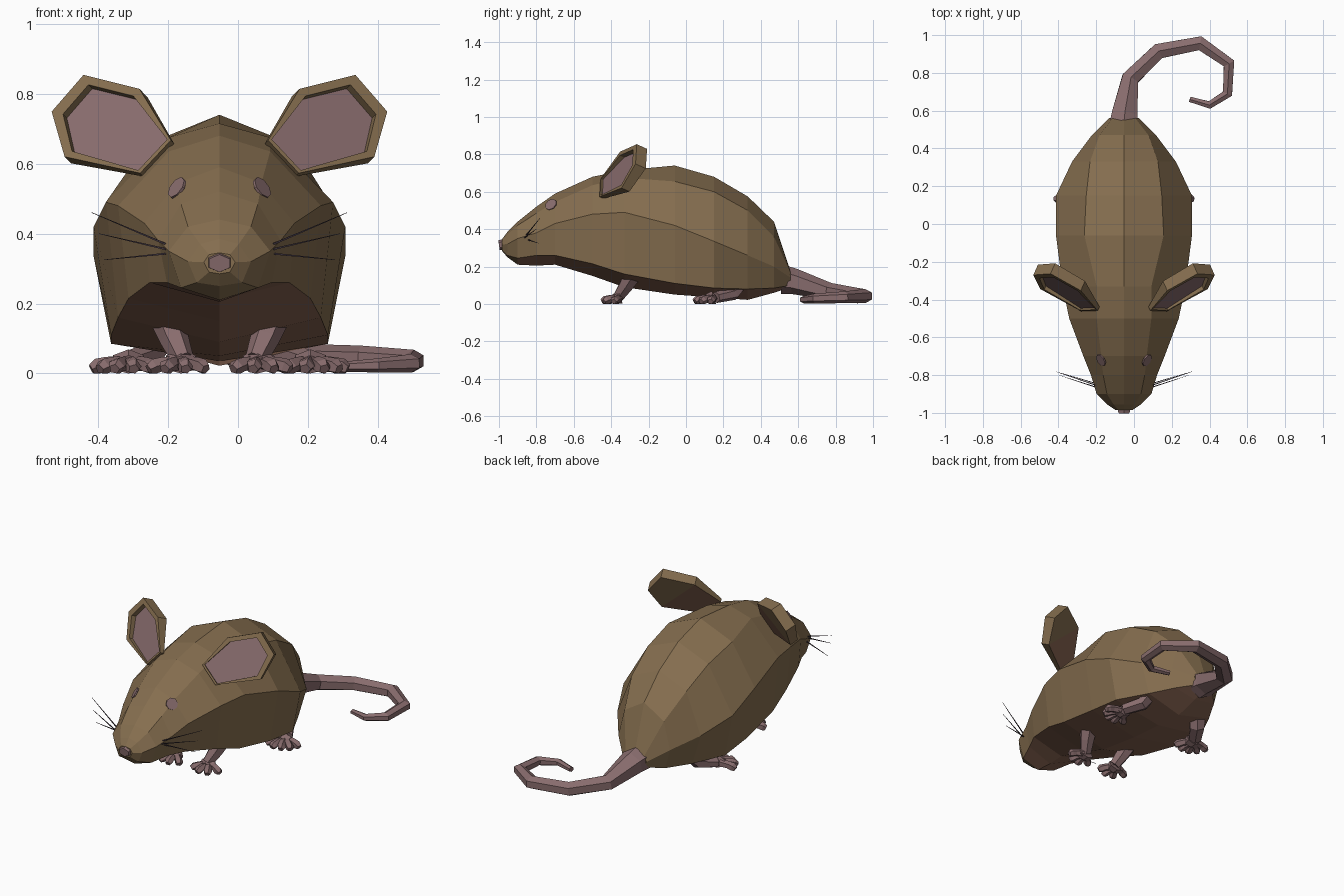
import bpy, bmesh, math
from mathutils import Vector
from mathutils.bvhtree import BVHTree

if "Cube" in bpy.data.objects:
    bpy.data.objects.remove(bpy.data.objects["Cube"])

CX = -0.053  # symmetry line of the body


def material(name, rgb):
    m = bpy.data.materials.new(name)
    m.diffuse_color = (*rgb, 1)
    m.use_nodes = True
    m.node_tree.nodes["Principled BSDF"].inputs["Base Color"].default_value = m.diffuse_color
    return m


FUR = material("brown fur", (0.235, 0.155, 0.078))
BELLY = material("reddish underside", (0.25, 0.13, 0.085))
PINK = material("dusky pink skin", (0.25, 0.152, 0.155))
DARK = material("dark whisker", (0.05, 0.035, 0.05))


def finish(bm, name, mats):
    bmesh.ops.recalc_face_normals(bm, faces=bm.faces)
    me = bpy.data.meshes.new(name)
    bm.to_mesh(me)
    for m in mats:
        me.materials.append(m)
    ob = bpy.data.objects.new(name, me)
    bpy.context.collection.objects.link(ob)
    return ob


def loft(bm, rings):
    """Skin a list of point rings and cap both ends."""
    vr = [[bm.verts.new(p) for p in r] for r in rings]
    n = len(vr[0])
    for a, b in zip(vr, vr[1:]):
        for i in range(n):
            j = (i + 1) % n
            bm.faces.new((a[i], a[j], b[j], b[i]))
    bm.faces.new(vr[0][::-1])
    bm.faces.new(vr[-1])
    return vr


def tube(bm, pts, radii, sides=6, flat=1.0):
    """Faceted tube along a path; flat squashes its height."""
    pts = [Vector(p) for p in pts]
    rings = []
    for k, p in enumerate(pts):
        t = (pts[min(k + 1, len(pts) - 1)] - pts[max(k - 1, 0)]).normalized()
        ref = Vector((0, 1, 0)) if abs(t.z) > 0.85 else Vector((0, 0, 1))
        side = t.cross(ref).normalized()
        up = side.cross(t)
        ring = []
        for i in range(sides):
            a = math.tau * (i + 0.5) / sides
            q = p + radii[k] * (math.cos(a) * side + flat * math.sin(a) * up)
            q.z = max(q.z, 0)
            ring.append(q)
        rings.append(ring)
    loft(bm, rings)


# Body and head: y, top z, upper (x, z), side (x, z), lower (x, z), bottom z
SECTIONS = [
    (-0.985, .345, .03, .34, .045, .318, .03, .29, .285),
    (-0.955, .385, .055, .37, .09, .32, .065, .26, .25),
    (-0.90, .44, .09, .42, .145, .35, .11, .245, .21),
    (-0.80, .52, .11, .485, .175, .38, .15, .26, .205),
    (-0.70, .59, .12, .545, .215, .43, .20, .26, .21),
    (-0.50, .68, .145, .635, .29, .48, .26, .215, .15),
    (-0.33, .715, .145, .675, .325, .49, .29, .16, .09),
    (-0.06, .74, .21, .655, .36, .42, .31, .11, .05),
    (0.15, .68, .20, .60, .36, .335, .31, .085, .035),
    (0.33, .575, .18, .50, .275, .26, .22, .08, .022),
    (0.47, .44, .13, .36, .17, .20, .14, .085, .06),
    (0.56, .17, .06, .165, .08, .14, .05, .10, .09),
]
bm = bmesh.new()
rings = []
for y, t, ux, uz, sx, sz, lx, lz, b in SECTIONS:
    half = [(0, t), (ux, uz), (sx, sz), (lx, lz), (0, b)]
    rings.append([(CX + x, y, z) for x, z in half] +
                 [(CX - x, y, z) for x, z in half[3:0:-1]])
vr = loft(bm, rings)
low = {v for r in vr[2:] for v in r[3:6]}
for f in bm.faces:
    if all(v in low for v in f.verts):
        f.material_index = 1
bmesh.ops.recalc_face_normals(bm, faces=bm.faces)
tree = BVHTree.FromBMesh(bm)
finish(bm, "body", [FUR, BELLY])

# Nose
bm = bmesh.new()
tube(bm, [(CX, -.95, .32), (CX, -.985, .317), (CX, -1, .315)],
     [.03, .037, .034], 6, .75)
finish(bm, "nose", [PINK])

# Tail, curling round to one side
bm = bmesh.new()
tube(bm, [(-.055, .52, .13), (-.05, .58, .12), (-.02, .77, .067), (.13, .915, .045),
          (.35, .957, .042), (.503, .85, .036), (.495, .69, .029),
          (.40, .63, .023), (.295, .66, .019)],
     [.088, .078, .052, .047, .043, .036, .03, .023, .016], 6, .88)
finish(bm, "tail", [PINK])

# Ear outline (offset from centre, z) on a tilted plane; rim width and thickness per corner
EAR = [(.389, .854), (.229, .814), (.139, .667), (.227, .573), (.443, .62), (.48, .749)]
RIM = [.2, .2, .06, .06, .17, .2]
THICK = [.065, .06, .025, .025, .05, .065]
BACK = Vector((-.446, 1, -.451)).normalized()


def paw(bm, at, palm, angles, length, r):
    """Flat palm with fanned, knuckled toes; angles run from forward to outward."""
    ox, y, z = palm
    tube(bm, [at(*palm), at(ox, y - .035, z - .012)], [r * 1.9, r * 1.6], 6, .7)
    for deg in angles:
        dx, dy = math.sin(math.radians(deg)), -math.cos(math.radians(deg))
        path = [at(ox + dx * length * k, y + dy * length * k, h)
                for k, h in ((.15, .03), (.6, .027), (.85, .02), (1, .012))]
        tube(bm, path, [r * .8, r * .8, r * .9, r * .6], 5)


for s, tag in ((1, "left"), (-1, "right")):
    def at(o, y, z, s=s):
        return Vector((CX + s * o, y, z))

    # Ear: rim, recessed pink inside, back tapering to the root
    bm = bmesh.new()
    front = [Vector((x, -.45 + .446 * (x - .149) + .451 * (z - .677), z)) for x, z in EAR]
    mid = sum(front, Vector()) / 6
    inner = [p.lerp(mid, w) for p, w in zip(front, RIM)]
    layers = [[p + BACK * t * .45 for p, t in zip(inner, THICK)], inner, front,
              [p + BACK * t for p, t in zip(front, THICK)]]
    v = [[bm.verts.new(at(*p)) for p in ring] for ring in layers]
    for a, b in zip(v, v[1:]):
        for i in range(6):
            j = (i + 1) % 6
            bm.faces.new((a[i], a[j], b[j], b[i]))
    bm.faces.new(v[0]).material_index = 1
    k = v[3]
    bm.faces.new((k[0], k[1], k[4], k[5]))
    bm.faces.new((k[1], k[2], k[3], k[4])).material_index = 2
    finish(bm, tag + "_ear", [FUR, PINK, BELLY])

    # Eye: thin plate resting on the head surface
    hit, nor, _, _ = tree.ray_cast(at(.12, -1.5, .53), Vector((0, 1, 0)))
    u = nor.cross(Vector((0, 0, 1))).normalized()
    w = u.cross(nor)
    bm = bmesh.new()
    loft(bm, [[hit + nor * d + u * .034 * math.cos(math.tau * i / 8)
               + w * .034 * math.sin(math.tau * i / 8) for i in range(8)]
              for d in (-.002, .006)])
    finish(bm, tag + "_eye", [PINK])

    # Whiskers
    bm = bmesh.new()
    for a, b in (((.13, -.86, .36), (.365, -.78, .46)),
                 ((.13, -.87, .35), (.345, -.80, .40)),
                 ((.13, -.85, .345), (.33, -.79, .325))):
        tube(bm, [at(*a), at(*b)], [.004, .001], 4)
    finish(bm, tag + "_whiskers", [DARK])

    # Front leg and paw
    bm = bmesh.new()
    tube(bm, [at(.15, -.28, .17), at(.13, -.32, .10), at(.105, -.36, .04)],
         [.055, .042, .032], 6)
    paw(bm, at, (.11, -.35, .035), (-45, -8, 28, 68), .1, .026)
    finish(bm, tag + "_front_leg", [PINK])

    # Hind leg and paw
    bm = bmesh.new()
    tube(bm, [at(.17, .29, .12), at(.20, .25, .055), at(.26, .16, .035)],
         [.055, .046, .038], 6, .8)
    paw(bm, at, (.26, .15, .035), (-40, -8, 22, 50, 80), .108, .027)
    finish(bm, tag + "_hind_leg", [PINK])
